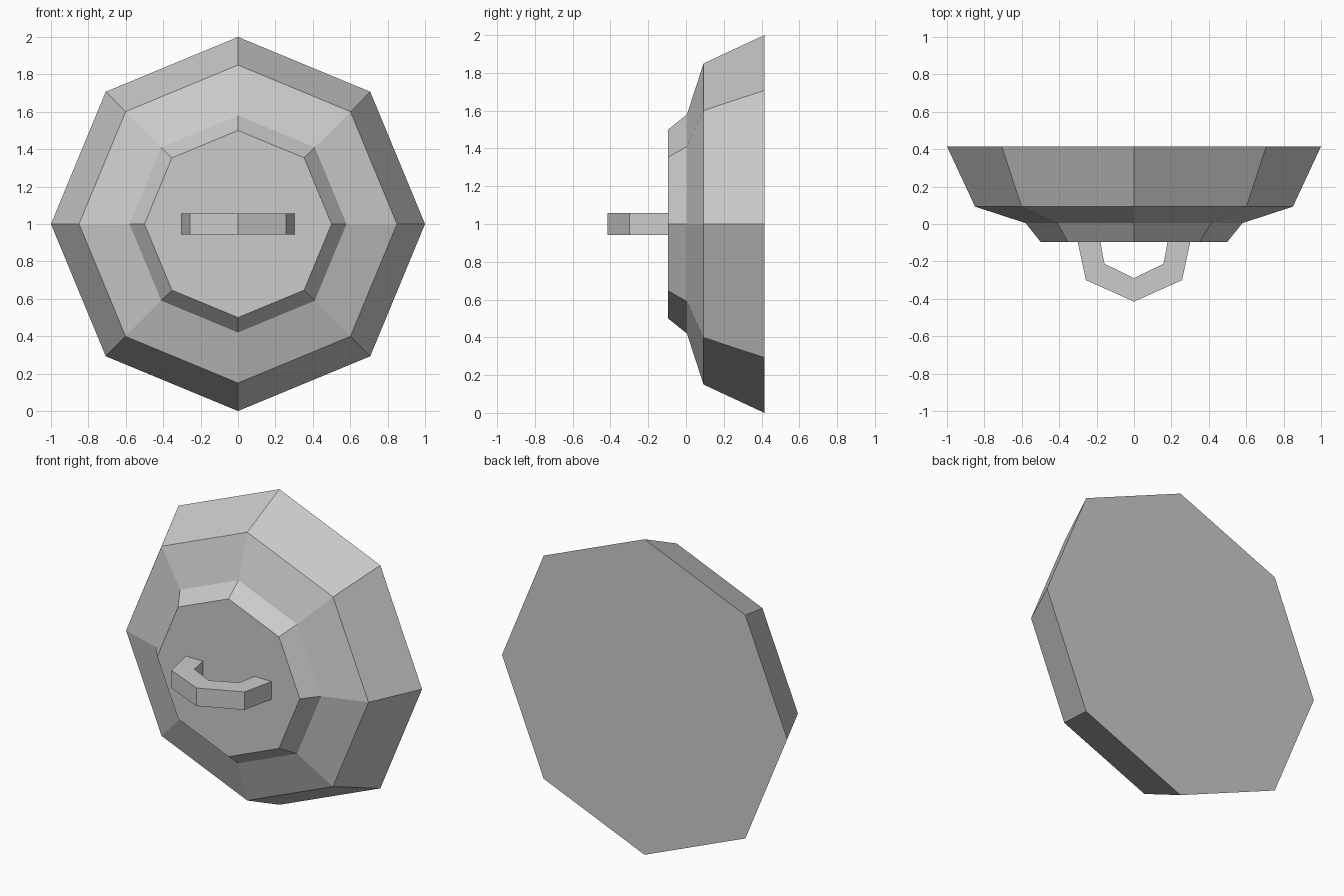
import bpy, bmesh
from math import cos, sin, pi

cube = bpy.data.objects.get("Cube")
if cube:
    bpy.data.objects.remove(cube)

grey = bpy.data.materials.new("plain_grey")
grey.use_nodes = True
colour = (0.6, 0.6, 0.6, 1)
grey.diffuse_color = colour
grey.node_tree.nodes["Principled BSDF"].inputs["Base Color"].default_value = colour


def loft(name, rings):
    """Join equal rings of points into a closed, flat-shaded solid."""
    bm = bmesh.new()
    loops = [[bm.verts.new(p) for p in ring] for ring in rings]
    for a, b in zip(loops, loops[1:]):
        n = len(a)
        for i in range(n):
            j = (i + 1) % n
            bm.faces.new((a[i], a[j], b[j], b[i]))
    bm.faces.new(loops[0])
    bm.faces.new(loops[-1])
    bmesh.ops.recalc_face_normals(bm, faces=bm.faces)
    mesh = bpy.data.meshes.new(name)
    bm.to_mesh(mesh)
    bm.free()
    mesh.materials.append(grey)
    obj = bpy.data.objects.new(name, mesh)
    bpy.context.collection.objects.link(obj)
    return obj


# Stepped eight-sided lid: (radius, y) from the back rim to the front face
SIDES = 8
profile = [(1.0, 0.415), (0.85, 0.093), (0.58, 0.005), (0.5, -0.095)]
loft("lid", [[(r * cos(2 * pi * i / SIDES), y, 1 + r * sin(2 * pi * i / SIDES))
              for i in range(SIDES)] for r, y in profile])

# Handle: half of the bent bar as (outer x, outer y, inner x, inner y), mirrored
half = [(0.302, -0.09, 0.181, -0.09), (0.257, -0.3, 0.158, -0.212)]
middle = (0, -0.415, 0, -0.29)
path = [(-a, b, -c, d) for a, b, c, d in half] + [middle] + half[::-1]
low, high = 0.943, 1.057
loft("handle", [[(ox, oy, low), (ox, oy, high), (ix, iy, high), (ix, iy, low)]
                for ox, oy, ix, iy in path])
